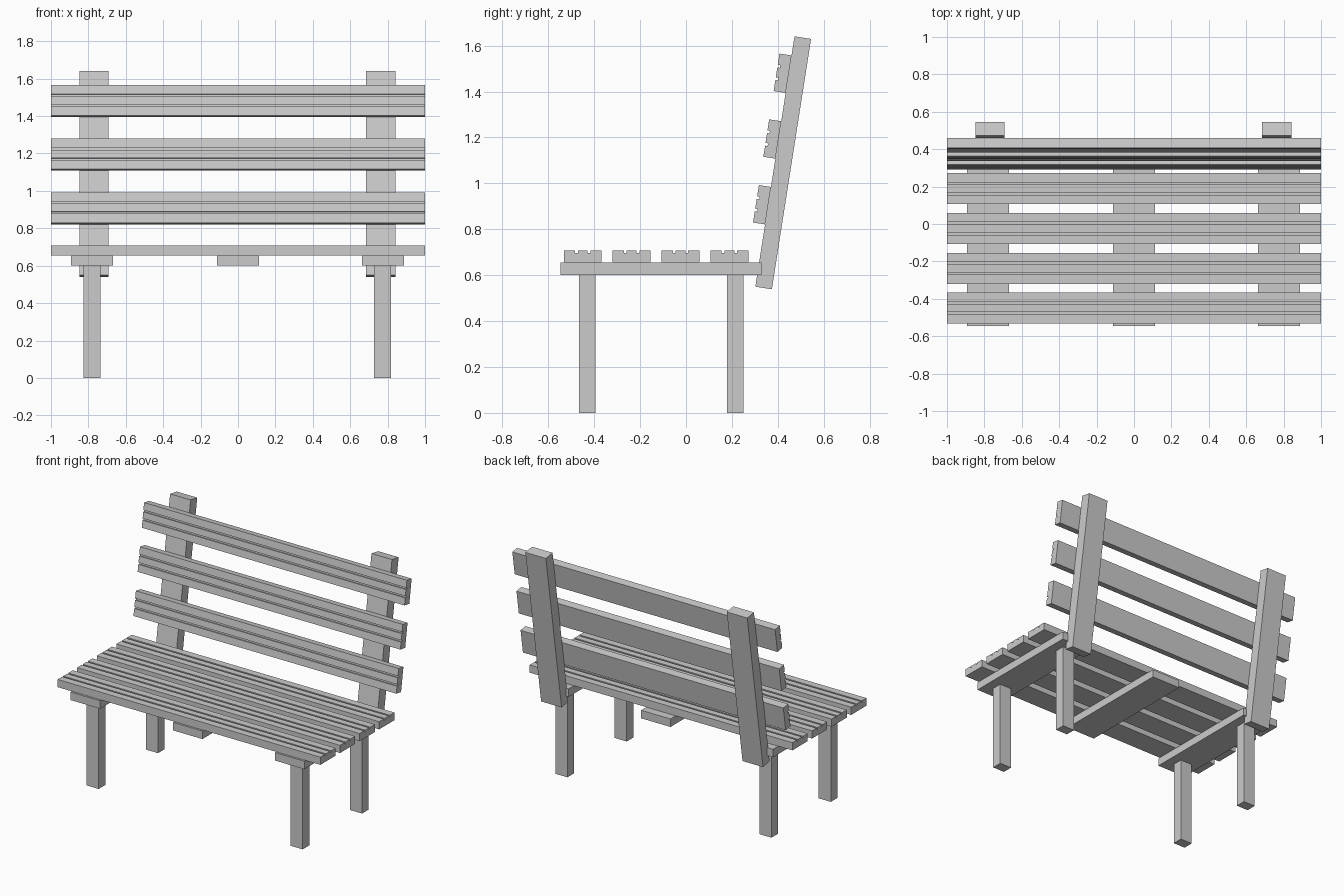
import bpy
import bmesh
from math import radians
from mathutils import Matrix, Vector

cube = bpy.data.objects.get("Cube")
if cube:
    bpy.data.objects.remove(cube, do_unlink=True)

GREY = (0.6, 0.6, 0.6, 1)
grey = bpy.data.materials.new("plain_grey")
grey.use_nodes = True
grey.diffuse_color = GREY
grey.node_tree.nodes["Principled BSDF"].inputs["Base Color"].default_value = GREY


def finish(name, bm, matrix=None):
    bmesh.ops.recalc_face_normals(bm, faces=bm.faces[:])
    mesh = bpy.data.meshes.new(name)
    bm.to_mesh(mesh)
    bm.free()
    mesh.materials.append(grey)
    obj = bpy.data.objects.new(name, mesh)
    if matrix:
        obj.matrix_world = matrix
    bpy.context.collection.objects.link(obj)


def box(name, low, high, matrix=None):
    low, high = Vector(low), Vector(high)
    bm = bmesh.new()
    bmesh.ops.create_cube(bm, size=1)
    bmesh.ops.scale(bm, vec=high - low, verts=bm.verts)
    bmesh.ops.translate(bm, vec=(low + high) / 2, verts=bm.verts)
    finish(name, bm, matrix)


def slat(name, matrix, width=0.165, thick=0.053):
    """Plank along x, lying on z = 0, with two grooves in its upper face."""
    half, gap, depth = width / 2, 0.006, 0.011
    outline = [(-half, 0), (-half, thick)]
    for y in (-width / 6, width / 6):
        outline += [(y - gap, thick), (y - gap, thick - depth),
                    (y + gap, thick - depth), (y + gap, thick)]
    outline += [(half, thick), (half, 0)]
    bm = bmesh.new()
    face = bm.faces.new([bm.verts.new((-1, y, z)) for y, z in outline])
    ext = bmesh.ops.extrude_face_region(bm, geom=[face])
    moved = [g for g in ext["geom"] if isinstance(g, bmesh.types.BMVert)]
    bmesh.ops.translate(bm, vec=(2, 0, 0), verts=moved)
    finish(name, bm, matrix)


# Seat slats
for i in range(4):
    slat(f"seat_slat_{i + 1}", Matrix.Translation((0, -0.45 + 0.213 * i, 0.655)))

# Cross beams under the seat
for side, x in (("right", -0.78), ("middle", 0), ("left", 0.775)):
    box(f"seat_beam_{side}", (x - 0.112, -0.546, 0.6), (x + 0.112, 0.328, 0.655))

# Legs
for side, x in (("right", -0.78), ("left", 0.773)):
    for end, y in (("front", -0.43), ("back", 0.215)):
        box(f"{end}_leg_{side}", (x - 0.046, y - 0.036, 0), (x + 0.046, y + 0.036, 0.6))

# Leaning backrest frame: local z runs up the posts, local y points backwards
lean = Matrix.Translation((0, 0.302, 0.55)) @ Matrix.Rotation(radians(-8.9), 4, "X")
for side, x in (("right", -0.77), ("left", 0.763)):
    box(f"back_post_{side}", (x - 0.078, 0, 0), (x + 0.078, 0.073, 1.104), lean)

# Backrest slats, grooved faces to the front
for i in range(3):
    place = Matrix.Translation((0, 0, 0.357 + 0.29 * i))
    slat(f"back_slat_{i + 1}", lean @ place @ Matrix.Rotation(radians(90), 4, "X"))
